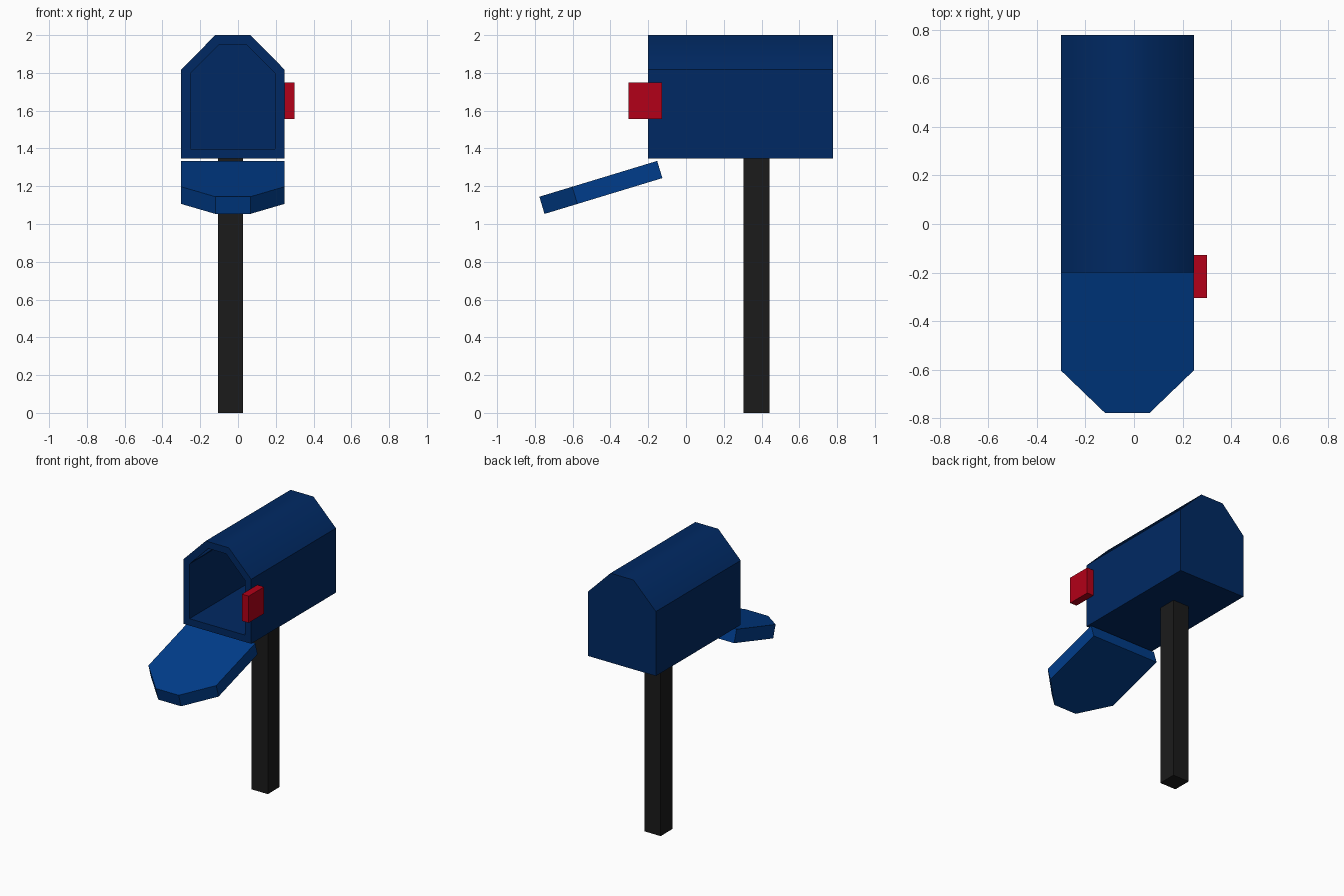
import bpy
import bmesh
import math
from mathutils import Matrix, Vector

cube = bpy.data.objects.get("Cube")
if cube:
    bpy.data.objects.remove(cube, do_unlink=True)


def make_material(name, rgb):
    mat = bpy.data.materials.new(name)
    mat.use_nodes = True
    color = (*rgb, 1.0)
    mat.diffuse_color = color
    mat.node_tree.nodes["Principled BSDF"].inputs["Base Color"].default_value = color
    return mat


navy = make_material("navy blue", (0.0, 0.022, 0.125))
blue = make_material("door blue", (0.0, 0.046, 0.258))
red = make_material("flag red", (0.45, 0.0, 0.009))
black = make_material("post black", (0.011, 0.011, 0.011))

# Shared outline of the box and its door
CENTER_X, HALF_W, HALF_TOP = -0.0275, 0.2735, 0.0925
HEIGHT, SHOULDER = 0.652, 0.47
BOX_Z, FRONT_Y, BACK_Y = 1.348, -0.2, 0.777
WALL = 0.05


def prism(depth):
    """Extrude the outline from y = 0 to y = depth; return bmesh and front face."""
    bm = bmesh.new()
    right = [(HALF_W, 0), (HALF_W, SHOULDER), (HALF_TOP, HEIGHT)]
    outline = right + [(-x, z) for x, z in reversed(right)]
    front = bm.faces.new([bm.verts.new((x, 0, z)) for x, z in outline])
    back = bm.faces.new([bm.verts.new((x, depth, z)) for x, z in reversed(outline)])
    f, b = list(front.verts), list(reversed(back.verts))
    for i in range(len(f)):
        j = (i + 1) % len(f)
        bm.faces.new((f[j], f[i], b[i], b[j]))
    bmesh.ops.recalc_face_normals(bm, faces=bm.faces)
    return bm, front


def finish(bm, name, mat):
    mesh = bpy.data.meshes.new(name)
    bm.to_mesh(mesh)
    bm.free()
    mesh.materials.append(mat)
    obj = bpy.data.objects.new(name, mesh)
    bpy.context.collection.objects.link(obj)


def block(name, low, high, mat):
    low, high = Vector(low), Vector(high)
    bm = bmesh.new()
    bmesh.ops.create_cube(bm, size=1)
    bmesh.ops.scale(bm, vec=high - low, verts=bm.verts)
    bmesh.ops.translate(bm, vec=(low + high) / 2, verts=bm.verts)
    finish(bm, name, mat)


# Hollow box, open at the front
bm, front = prism(BACK_Y - FRONT_Y)
bmesh.ops.inset_region(bm, faces=[front], thickness=WALL, use_even_offset=True)
inner_back = bmesh.ops.extrude_discrete_faces(bm, faces=[front])["faces"][0]
bmesh.ops.translate(bm, vec=(0, BACK_Y - FRONT_Y - WALL, 0), verts=inner_back.verts)
bm.normal_update()

# Soft roof, crisp everywhere else
for face in bm.faces:
    face.smooth = abs(face.normal.z) > 0.5 and face.calc_center_median().z > SHOULDER
for edge in bm.edges:
    edge.smooth = all(face.smooth for face in edge.link_faces)
bmesh.ops.translate(bm, vec=(CENTER_X, FRONT_Y, BOX_Z), verts=bm.verts)
finish(bm, "mailbox_body", navy)

# Door, dropped open below the box, pivoting on its lower hinge edge
bm, _ = prism(0.095)
swing = Matrix.Rotation(math.radians(106.9), 4, "X")
hinge = Matrix.Translation((CENTER_X, -0.125, 1.243))
bmesh.ops.transform(bm, matrix=hinge @ swing, verts=bm.verts)
finish(bm, "open_door", blue)

# Flag on the left side and the post below
block("signal_flag", (0.245, -0.305, 1.555), (0.30, -0.128, 1.75), red)
block("post", (-0.105, 0.305, 0), (0.027, 0.442, 1.35), black)
